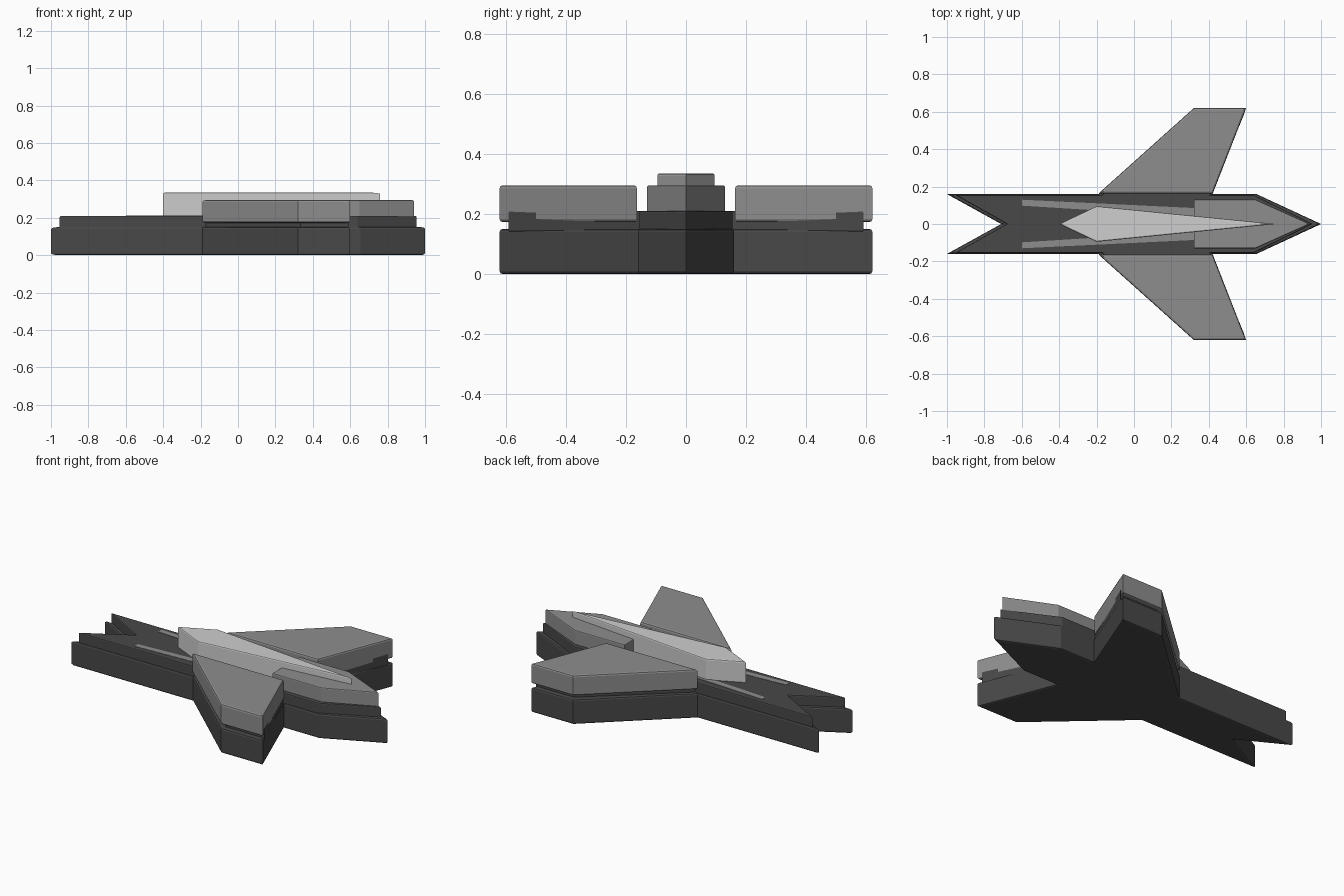
import bpy, bmesh

if "Cube" in bpy.data.objects:
    bpy.data.objects.remove(bpy.data.objects["Cube"])


def material(name, v):
    m = bpy.data.materials.new(name)
    m.diffuse_color = (v, v, v, 1)
    m.use_nodes = True
    m.node_tree.nodes["Principled BSDF"].inputs["Base Color"].default_value = m.diffuse_color
    return m


dark = material("charcoal", 0.065)
mid = material("mid grey", 0.27)
light = material("light grey", 0.62)


def plate(name, outline, z0, z1, mat, bevel=0.01):
    """Extrude an outline upward and round its upper and lower rims."""
    bm = bmesh.new()
    low = [bm.verts.new((x, y, z0)) for x, y in outline]
    high = [bm.verts.new((x, y, z1)) for x, y in outline]
    n = len(outline)
    bm.faces.new(low)
    bm.faces.new(high)
    for i in range(n):
        j = (i + 1) % n
        bm.faces.new((low[i], low[j], high[j], high[i]))
    bmesh.ops.recalc_face_normals(bm, faces=bm.faces)
    if bevel:
        rims = [e for e in bm.edges
                if abs(e.verts[0].co.z - e.verts[1].co.z) < 1e-5]
        bmesh.ops.bevel(bm, geom=rims, offset=bevel, segments=2,
                        profile=0.5, affect='EDGES', clamp_overlap=True)
        bmesh.ops.recalc_face_normals(bm, faces=bm.faces)
    me = bpy.data.meshes.new(name)
    bm.to_mesh(me)
    bm.free()
    me.materials.append(mat)
    ob = bpy.data.objects.new(name, me)
    bpy.context.collection.objects.link(ob)
    return ob


def mirrored(half):
    """Complete an outline about y = 0; points on the axis are kept once."""
    return half + [(x, -y) for x, y in reversed(half) if y > 0]


# Full silhouette base slab
plate("base_hull", mirrored([
    (1, 0), (0.655, 0.16), (0.42, 0.16), (0.60, 0.62), (0.32, 0.62),
    (-0.19, 0.16), (-1, 0.16), (-0.71, 0)]), 0, 0.15, dark)

# Slightly inset middle slab
plate("upper_hull", mirrored([
    (0.955, 0), (0.64, 0.155), (0.41, 0.155), (0.59, 0.59), (0.335, 0.59),
    (-0.17, 0.155), (-0.955, 0.155), (-0.68, 0)]), 0.14, 0.21, dark, 0.006)

# Nose plate
plate("nose_plate", mirrored([
    (0.94, 0), (0.65, 0.13), (0.32, 0.13)]), 0.195, 0.295, mid, 0.006)

# Raised spine
plate("canopy_spine", mirrored([
    (0.76, 0), (-0.2, 0.095), (-0.4, 0)]), 0.2, 0.335, light, 0.007)

# Wings and inlaid deck strips on both sides
for side, s in (("left", 1), ("right", -1)):
    plate(side + "_wing", [(x, y * s) for x, y in (
        (0.42, 0.163), (0.60, 0.62), (0.32, 0.62), (-0.19, 0.163))],
        0.173, 0.295, mid)
    plate(side + "_deck_strip", [(x, y * s) for x, y in (
        (-0.6, 0.098), (-0.6, 0.13), (0.33, 0.085), (0.33, 0.04))],
        0.205, 0.212, mid, 0)
